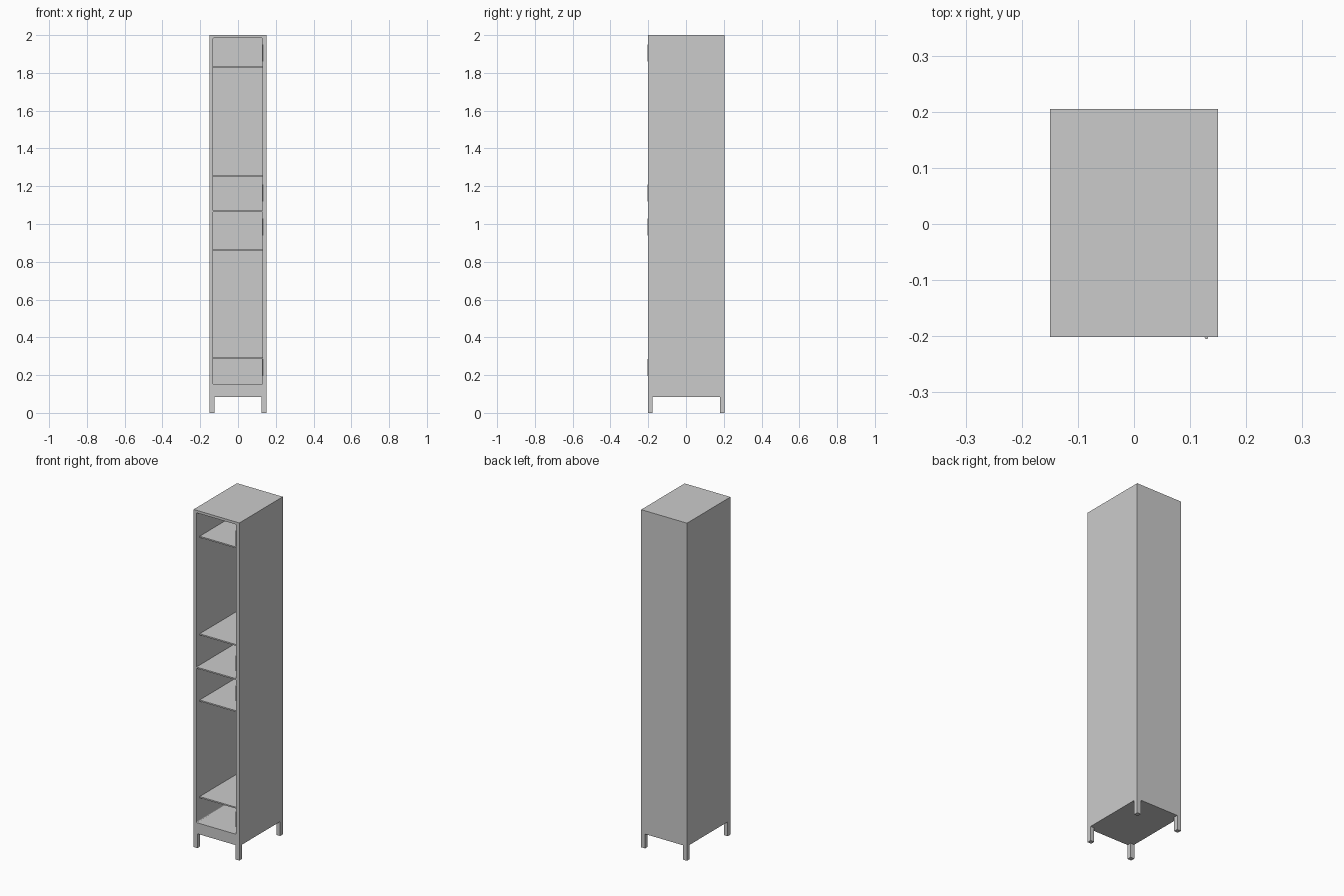
import bpy
import bmesh

if "Cube" in bpy.data.objects:
    bpy.data.objects.remove(bpy.data.objects["Cube"])

W = 0.15                      # half width
FRONT, BACK = -0.2015, 0.205
BASE, TOP = 0.085, 2.0
IN_L, IN_R, IN_B = -0.132, 0.129, 0.19   # interior sides and back
IN_Z0, IN_Z1 = 0.15, 1.985


def box(name, x, y, z):
    """Axis-aligned box from three (min, max) ranges."""
    bm = bmesh.new()
    bmesh.ops.create_cube(bm, size=1)
    for v in bm.verts:
        v.co = [r[0] if c < 0 else r[1] for c, r in zip(v.co, (x, y, z))]
    me = bpy.data.meshes.new(name)
    bm.to_mesh(me)
    bm.free()
    ob = bpy.data.objects.new(name, me)
    bpy.context.collection.objects.link(ob)
    return ob


# Cabinet shell, hollowed from the front by a cutter with rounded corners
cabinet = box("cabinet_shell", (-W, W), (FRONT, BACK), (BASE, TOP))
cutter = box("opening_cutter", (IN_L, IN_R), (FRONT - 0.05, IN_B), (IN_Z0, IN_Z1))
cutter.hide_render = True
bm = bmesh.new()
bm.from_mesh(cutter.data)
depth_edges = [e for e in bm.edges
               if abs(e.verts[0].co.y - e.verts[1].co.y) > 0.1]
bmesh.ops.bevel(bm, geom=depth_edges, offset=0.005, segments=3,
                profile=0.5, affect='EDGES')
bm.to_mesh(cutter.data)
bm.free()

mod = cabinet.modifiers.new("hollow", 'BOOLEAN')
mod.operation = 'DIFFERENCE'
mod.solver = 'EXACT'
mod.object = cutter
bpy.context.view_layer.objects.active = cabinet
bpy.ops.object.modifier_apply(modifier=mod.name)
bpy.data.objects.remove(cutter)

# Shelves: the middle divider reaches the front, the others sit back
for name, z, y0 in (("lower_bottom_shelf", 0.288, -0.17),
                    ("lower_top_shelf", 0.86, -0.17),
                    ("middle_divider", 1.067, FRONT + 0.001),
                    ("upper_bottom_shelf", 1.252, -0.17),
                    ("upper_top_shelf", 1.83, -0.17)):
    box(name, (IN_L, IN_R), (y0, IN_B), (z - 0.004, z + 0.004))

# Square legs at the four corners
LEG = 0.025
for side, sx in (("left", -W), ("right", W - LEG)):
    for end, sy in (("front", FRONT), ("back", BACK - LEG)):
        box(f"{end}_{side}_leg", (sx, sx + LEG), (sy, sy + LEG), (0, BASE))

# Hinge barrels on the right edge of the opening
for i, z in enumerate((0.24, 0.985, 1.163, 1.905)):
    bpy.ops.mesh.primitive_cylinder_add(vertices=16, radius=0.003, depth=0.09,
                                        location=(0.129, -0.202, z))
    hinge = bpy.context.object
    hinge.name = f"hinge_barrel_{i + 1}"
    bpy.ops.object.shade_smooth_by_angle()
